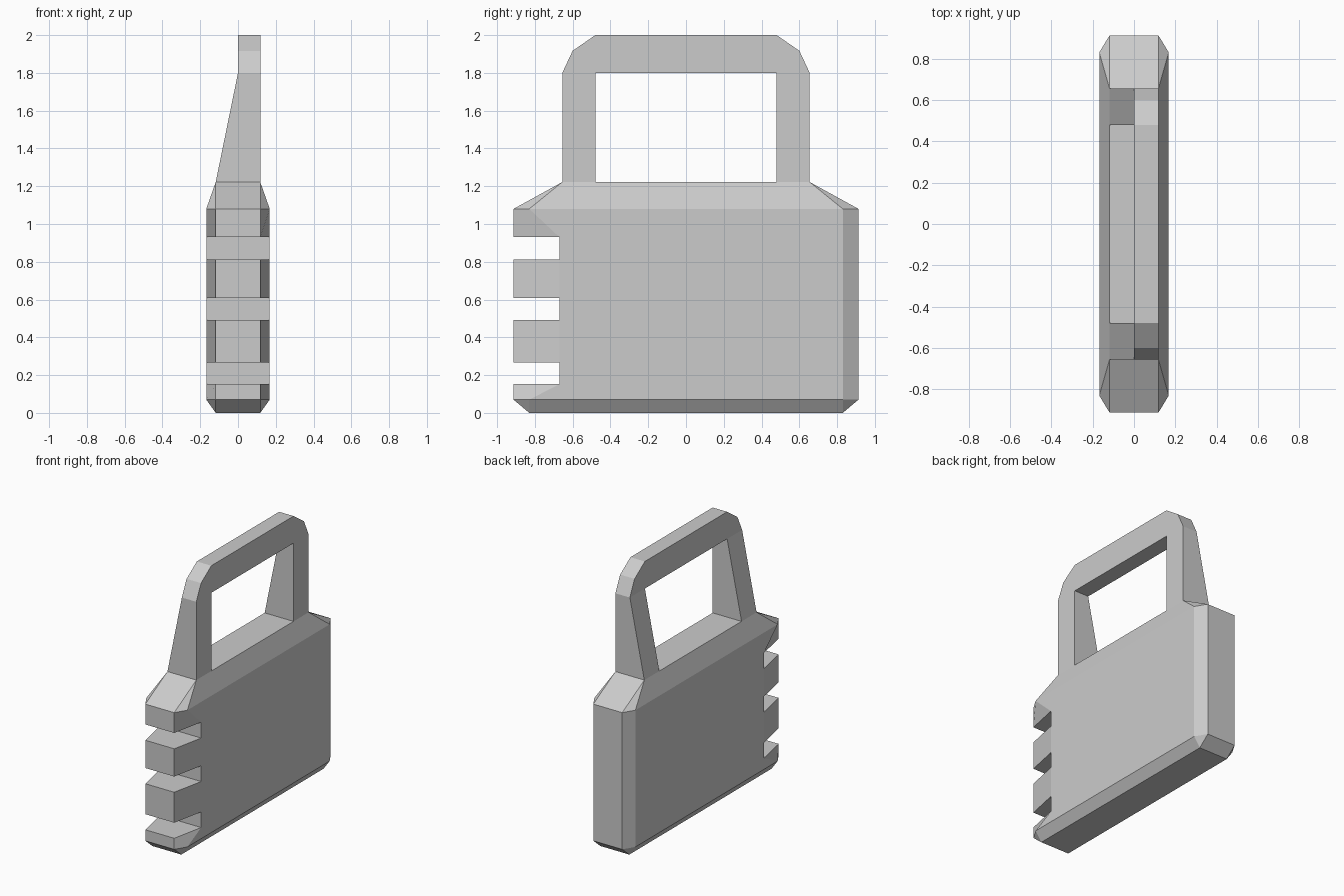
import bpy, bmesh

if "Cube" in bpy.data.objects:
    bpy.data.objects.remove(bpy.data.objects["Cube"])


def loft(name, rings, capped):
    """Skin a stack of equal-length closed rings into a flat-shaded solid."""
    bm = bmesh.new()
    loops = [[bm.verts.new(p) for p in ring] for ring in rings]
    n = len(rings[0])
    for a, b in zip(loops, loops[1:]):
        for i in range(n):
            j = (i + 1) % n
            bm.faces.new((a[i], a[j], b[j], b[i]))
    if capped:
        bm.faces.new(loops[0][::-1])
        bm.faces.new(loops[-1])
    # collapse the points that coincide at corners and steps
    bmesh.ops.remove_doubles(bm, verts=bm.verts[:], dist=1e-4)
    bmesh.ops.dissolve_degenerate(bm, edges=bm.edges[:], dist=1e-4)
    bmesh.ops.recalc_face_normals(bm, faces=bm.faces[:])
    mesh = bpy.data.meshes.new(name)
    bm.to_mesh(mesh)
    bm.free()
    obj = bpy.data.objects.new(name, mesh)
    bpy.context.collection.objects.link(obj)
    return obj


W, E = 0.168, 0.118          # half width of the body, half width of its ends


def section(z, w, side_front, end_front, side_back, end_back):
    """Eight-point horizontal slice of the body."""
    return [(-E, end_front, z), (E, end_front, z), (w, side_front, z), (w, side_back, z),
            (E, end_back, z), (-E, end_back, z), (-w, side_back, z), (-w, side_front, z)]


def tooth(z):
    return section(z, W, -0.67, -0.913, 0.83, 0.913)


def notch(z):
    return section(z, W, -0.67, -0.67, 0.83, 0.913)


# body: chamfered slab with three notches cut in the front edge
rings = [section(0, E, -0.83, -0.83, 0.83, 0.83),
         section(0.07, W, -0.83, -0.913, 0.83, 0.913)]
for low, high in ((0.152, 0.267), (0.492, 0.608), (0.813, 0.93)):
    rings += [tooth(low), notch(low), notch(high), tooth(high)]
rings += [section(1.08, W, -0.83, -0.913, 0.83, 0.913),
          section(1.222, E, -0.655, -0.655, 0.655, 0.655)]
loft("lock_body", rings, True)

# shackle: tapering legs and a chamfered top bar (outer y, z, inner y, z, left x)
half = [(0.655, 1.222, 0.48, 1.222, -E), (0.655, 1.8, 0.48, 1.8, 0.0),
        (0.60, 1.917, 0.48, 1.8, 0.0), (0.48, 2.0, 0.48, 1.8, 0.0)]
path = [(-1, p) for p in half] + [(1, p) for p in reversed(half)]
loft("shackle", [[(x, s * yo, zo), (E, s * yo, zo), (E, s * yi, zi), (x, s * yi, zi)]
                 for s, (yo, zo, yi, zi, x) in path], False)
